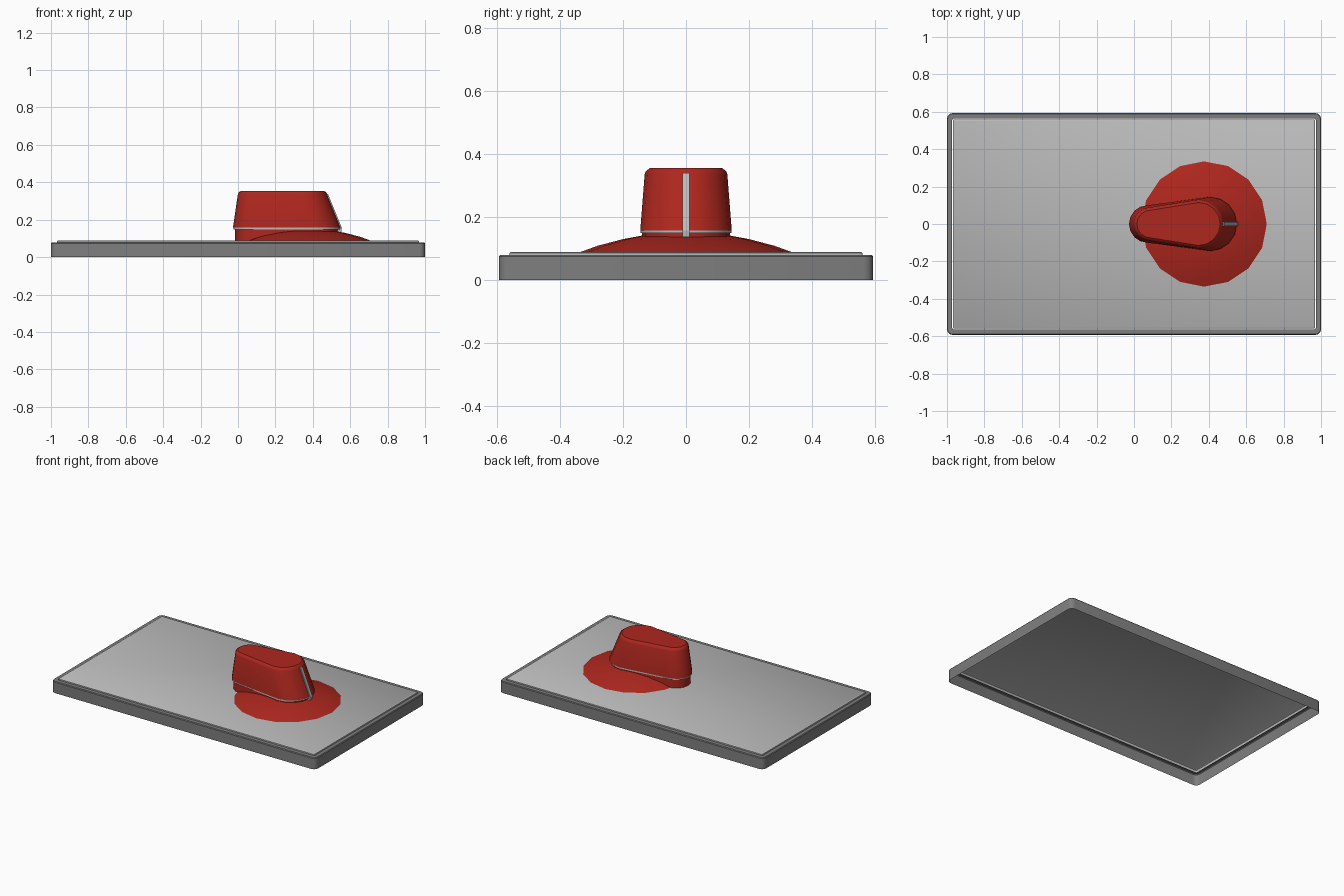
import bpy, bmesh
from math import sin, cos, pi, radians

if "Cube" in bpy.data.objects:
    bpy.data.objects.remove(bpy.data.objects["Cube"])


def material(name, rgb):
    m = bpy.data.materials.new(name)
    m.diffuse_color = (*rgb, 1)
    m.use_nodes = True
    m.node_tree.nodes["Principled BSDF"].inputs["Base Color"].default_value = m.diffuse_color
    return m


RED = material("red", (0.42, 0.02, 0.013))
DARK = material("dark_grey", (0.21, 0.21, 0.21))
LIGHT = material("light_grey", (0.5, 0.5, 0.5))


def loft(name, rings, mat, cap_top=True, cap_bottom=False, angle=35):
    """Skin a stack of closed rings that share a vertex count."""
    bm = bmesh.new()
    vs = [[bm.verts.new(p) for p in r] for r in rings]
    n = len(vs[0])
    for a, b in zip(vs, vs[1:]):
        for i in range(n):
            j = (i + 1) % n
            bm.faces.new((a[i], a[j], b[j], b[i]))
    if cap_top:
        bm.faces.new(vs[-1])
    if cap_bottom:
        bm.faces.new(vs[0][::-1])
    me = bpy.data.meshes.new(name)
    bm.to_mesh(me)
    bm.free()
    ob = bpy.data.objects.new(name, me)
    bpy.context.collection.objects.link(ob)
    me.materials.append(mat)
    bpy.ops.object.select_all(action='DESELECT')
    ob.select_set(True)
    bpy.context.view_layer.objects.active = ob
    bpy.ops.object.shade_smooth_by_angle(angle=radians(angle))
    return ob


def rounded_rect(hx, hy, r, z, seg=3):
    pts = []
    for k, (sx, sy) in enumerate([(1, 1), (-1, 1), (-1, -1), (1, -1)]):
        for i in range(seg + 1):
            a = (k + i / seg) * pi / 2
            pts.append((sx * (hx - r) + r * cos(a), sy * (hy - r) + r * sin(a), z))
    return pts


def circle(cx, r, z, n=16):
    return [(cx + r * cos(2 * pi * i / n), r * sin(2 * pi * i / n), z) for i in range(n)]


def teardrop(x0, x1, w0, w1, z, grow=0.0, seg=8):
    """Handle outline: narrow round end at x0, wide round end at x1."""
    c0, c1 = x0 + w0, x1 - w1
    w0, w1 = w0 + grow, w1 + grow
    arc = [-pi / 2 + pi * i / seg for i in range(seg + 1)]
    return ([(c1 + w1 * cos(a), w1 * sin(a), z) for a in arc] +
            [(c0 - w0 * cos(a), -w0 * sin(a), z) for a in arc])


# Frame: thin wall, open underneath, with a flat rim
loft("frame", [rounded_rect(1, .593, .03, 0), rounded_rect(1, .593, .03, .074),
               rounded_rect(.996, .589, .026, .079), rounded_rect(.972, .563, .008, .079),
               rounded_rect(.972, .563, .008, .070)], DARK, cap_top=False)

# Raised panel set into the frame
loft("panel", [rounded_rect(.968, .559, .006, .070), rounded_rect(.968, .559, .006, .085),
               rounded_rect(.964, .555, .006, .088)], LIGHT)

# Sixteen-sided dome under the handle
DOME = [(.335, .088), (.28, .108), (.20, .129), (.13, .142), (.05, .146)]
loft("dome_base", [circle(.375, r, z) for r, z in DOME], RED)

# Neck and pale ring below the handle
loft("handle_neck", [teardrop(-.015, .535, .09, .14, z) for z in (.088, .148)], RED)
loft("handle_ring", [teardrop(-.024, .547, .098, .144, z) for z in (.148, .157)],
     LIGHT, cap_bottom=True)

# Tapered handle with softened top edge
loft("handle", [teardrop(-.027, .55, .10, .145, .157),
                teardrop(-.001, .477, .09, .131, .335),
                teardrop(-.001, .477, .09, .131, .345, -.004),
                teardrop(-.001, .477, .09, .131, .354, -.016)],
     RED, cap_bottom=True)

# Pointer stripe running down the sloping nose
STRIPE = [(.50, .135), (.553, .135), (.555, .157), (.481, .338), (.45, .338)]
loft("pointer_stripe", [[(x, y, z) for x, z in STRIPE] for y in (.011, -.011)],
     LIGHT, cap_bottom=True, angle=20)
